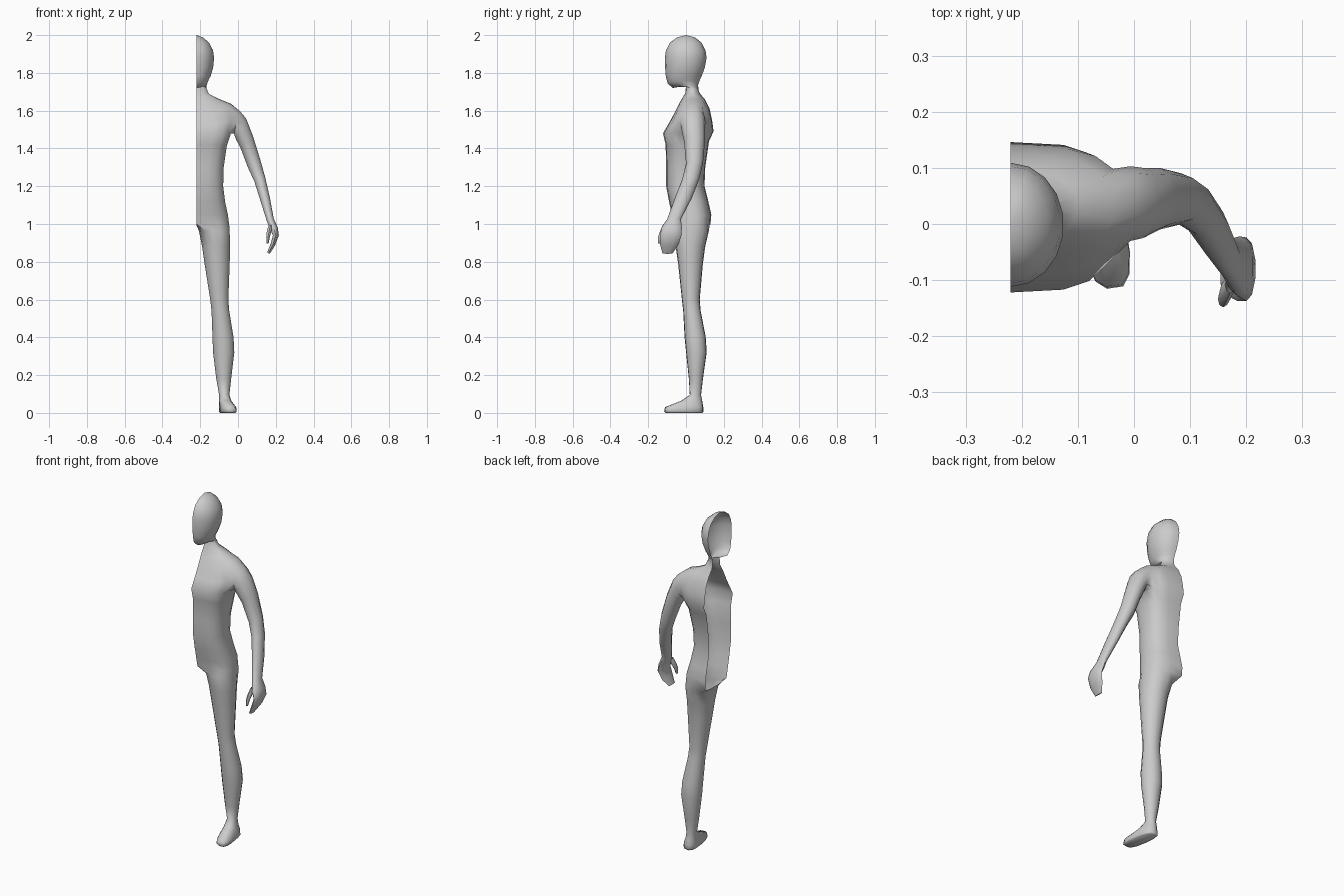
import bpy, bmesh, math
from mathutils import Vector

MID = -0.22   # open cut plane of the half figure
N = 9         # columns from front to back

def spow(v, e):
    return math.copysign(abs(v) ** e, v)

def bridge(bm, a, b, closed):
    n = len(a)
    for i in range(n if closed else n - 1):
        k = (i + 1) % n
        bm.faces.new((a[i], a[k], b[k], b[i]))

def half_row(bm, xs, yf, yb, zf, zs, zb, e):
    """Half cross-section, front midline to back midline."""
    row = []
    for j in range(N + 1):
        t = -math.pi / 2 + math.pi * j / N
        s, c = spow(math.sin(t), e), max(math.cos(t), 0) ** e
        if j in (0, N):
            c = 0
        z = zs + ((zf if s < 0 else zb) - zs) * s * s
        row.append(bm.verts.new((MID + (xs - MID) * c, (yf + yb) / 2 + (yb - yf) / 2 * s, z)))
    return row

def finish(bm, name):
    bmesh.ops.remove_doubles(bm, verts=bm.verts, dist=0.0004)
    bmesh.ops.recalc_face_normals(bm, faces=bm.faces)
    me = bpy.data.meshes.new(name)
    bm.to_mesh(me)
    bm.free()
    ob = bpy.data.objects.new(name, me)
    bpy.context.collection.objects.link(ob)
    bpy.ops.object.select_all(action='DESELECT')
    ob.select_set(True)
    bpy.context.view_layer.objects.active = ob
    bpy.ops.object.shade_smooth_by_angle(angle=math.radians(60))
    return ob

bm = bmesh.new()

# Head, neck and torso: side x, front y, back y, front z, side z, back z, roundness
head = [
    (-.22, 0, 0, 2, 2, 2, 1),
    (-.185, -.048, .048, 1.988, 1.988, 1.988, 1),
    (-.152, -.085, .082, 1.96, 1.96, 1.96, 1),
    (-.131, -.106, .103, 1.92, 1.92, 1.92, 1),
    (-.125, -.112, .109, 1.88, 1.88, 1.88, 1),
    (-.130, -.111, .10, 1.83, 1.83, 1.83, 1),
    (-.143, -.107, .084, 1.785, 1.785, 1.785, 1),
    (-.156, -.098, .07, 1.745, 1.76, 1.755, 1),
    (-.164, -.07, .064, 1.72, 1.74, 1.735, 1),
    (-.167, 0, .066, 1.735, 1.72, 1.71, 1),
    (-.153, -.003, .074, 1.695, 1.688, 1.69, 1),
]
torso = [
    (-.10, -.035, .10, 1.64, 1.662, 1.66, .9),
    (-.035, -.062, .125, 1.585, 1.638, 1.61, .8),     # top of arm opening
    (-.02, -.09, .138, 1.535, 1.55, 1.55, .62),
    (-.036, -.122, .146, 1.48, 1.48, 1.49, .62),      # armpit
    (-.058, -.108, .122, 1.42, 1.41, 1.44, .68),
    (-.074, -.105, .102, 1.30, 1.30, 1.30, .75),
    (-.077, -.105, .098, 1.2, 1.2, 1.2, .75),
    (-.067, -.09, .118, 1.12, 1.12, 1.12, .75),
    (-.052, -.075, .134, 1.05, 1.05, 1.05, .75),
    (-.045, -.064, .13, 1.0, 1.0, 1.0, .75),
]
rows = [half_row(bm, *r) for r in head + torso]
T = len(head) + 1
for i, (a, b) in enumerate(zip(rows, rows[1:])):
    for j in range(N):
        if i in (T, T + 1) and 3 <= j < 6:
            continue                                   # arm opening
        bm.faces.new((a[j], a[j + 1], b[j + 1], b[j]))
top, mid, low = rows[T:T + 3]
arm_loop = top[3:7] + [mid[6]] + low[6:2:-1] + [mid[3]]
bmesh.ops.delete(bm, geom=[mid[4], mid[5]], context='VERTS')

# Arm and hand: outer x, z, inner x, z, front y, back y
arm = [
    (.01, 1.602, -.022, 1.475, -.03, .103),
    (.045, 1.56, -.012, 1.445, -.025, .10),
    (.08, 1.47, .012, 1.40, -.01, .10),
    (.12, 1.34, .05, 1.30, 0, .09),
    (.145, 1.25, .085, 1.225, -.02, .07),
    (.17, 1.14, .115, 1.13, -.06, .03),
    (.19, 1.03, .15, 1.02, -.10, -.027),
    (.212, .98, .163, .985, -.13, -.022),
    (.217, .94, .184, .94, -.137, -.024),
    (.196, .885, .172, .895, -.137, -.04),
    (.168, .842, .154, .85, -.125, -.07),
]
prev = arm_loop
for ox, oz, ix, iz, yf, yb in arm:
    ring = []
    for k in range(10):
        t = math.radians(144 - 36 * k)
        s, c = math.sin(t), math.cos(t)
        ring.append(bm.verts.new(((ox + ix) / 2 + (ox - ix) / 2 * s, (yf + yb) / 2 + (yb - yf) / 2 * c,
                                  (oz + iz) / 2 + (oz - iz) / 2 * s)))
    bridge(bm, prev, ring, True)
    prev = ring
bm.faces.new(prev)

# Leg and foot: inner x, outer x, front y, back y, front z, back z, roundness, toe-out
leg = [
    (-.207, -.042, -.064, .122, .965, .965, .9, 0),
    (-.19, -.04, -.055, .102, .88, .88, 1, 0),
    (-.177, -.042, -.042, .09, .79, .79, 1, 0),
    (-.147, -.05, -.022, .073, .60, .60, 1, 0),
    (-.14, -.045, -.015, .078, .54, .54, 1, 0),
    (-.135, -.022, -.008, .105, .40, .40, 1, 0),
    (-.132, -.018, 0, .11, .32, .32, 1, 0),
    (-.115, -.035, .015, .09, .18, .18, 1, 0),
    (-.10, -.045, .02, .08, .095, .095, 1, 0),
    (-.10, -.035, -.025, .087, .065, .06, .9, .005),
    (-.095, -.014, -.112, .092, .03, .03, .7, .015),
    (-.095, -.012, -.116, .092, .008, .005, .7, .015),
    (-.09, -.018, -.108, .087, 0, 0, .7, .015),
]
prev = rows[-1] + [bm.verts.new((MID, y, .992)) for y in (.085, .033, -.02)]
for xi, xo, yf, yb, zf, zb, e, out in leg:
    ring = []
    for k in range(N + 4):
        t = 2 * math.pi / (N + 4) * (k - N / 2)
        c, s = spow(math.cos(t), e), spow(math.sin(t), e)
        ring.append(bm.verts.new(((xi + xo) / 2 + (xo - xi) / 2 * c - out * s,
                                  (yf + yb) / 2 + (yb - yf) / 2 * s, (zf + zb) / 2 + (zb - zf) / 2 * s)))
    bridge(bm, prev, ring, True)
    prev = ring
bm.faces.new(prev)
finish(bm, "half_body")

# Thumb: tapered tube in front of the palm
bm = bmesh.new()
prev = None
for x, y, z, r in [(.172, -.108, .995, .012), (.165, -.118, .965, .015),
                   (.159, -.134, .93, .012), (.157, -.14, .897, .006)]:
    ring = [bm.verts.new(Vector((x, y, z)) + Vector((r * .8 * math.cos(a), r * 1.2 * math.sin(a), 0)))
            for a in (math.tau * k / 8 for k in range(8))]
    if prev:
        bridge(bm, prev, ring, True)
    prev = ring
bm.faces.new(prev)
finish(bm, "thumb")
